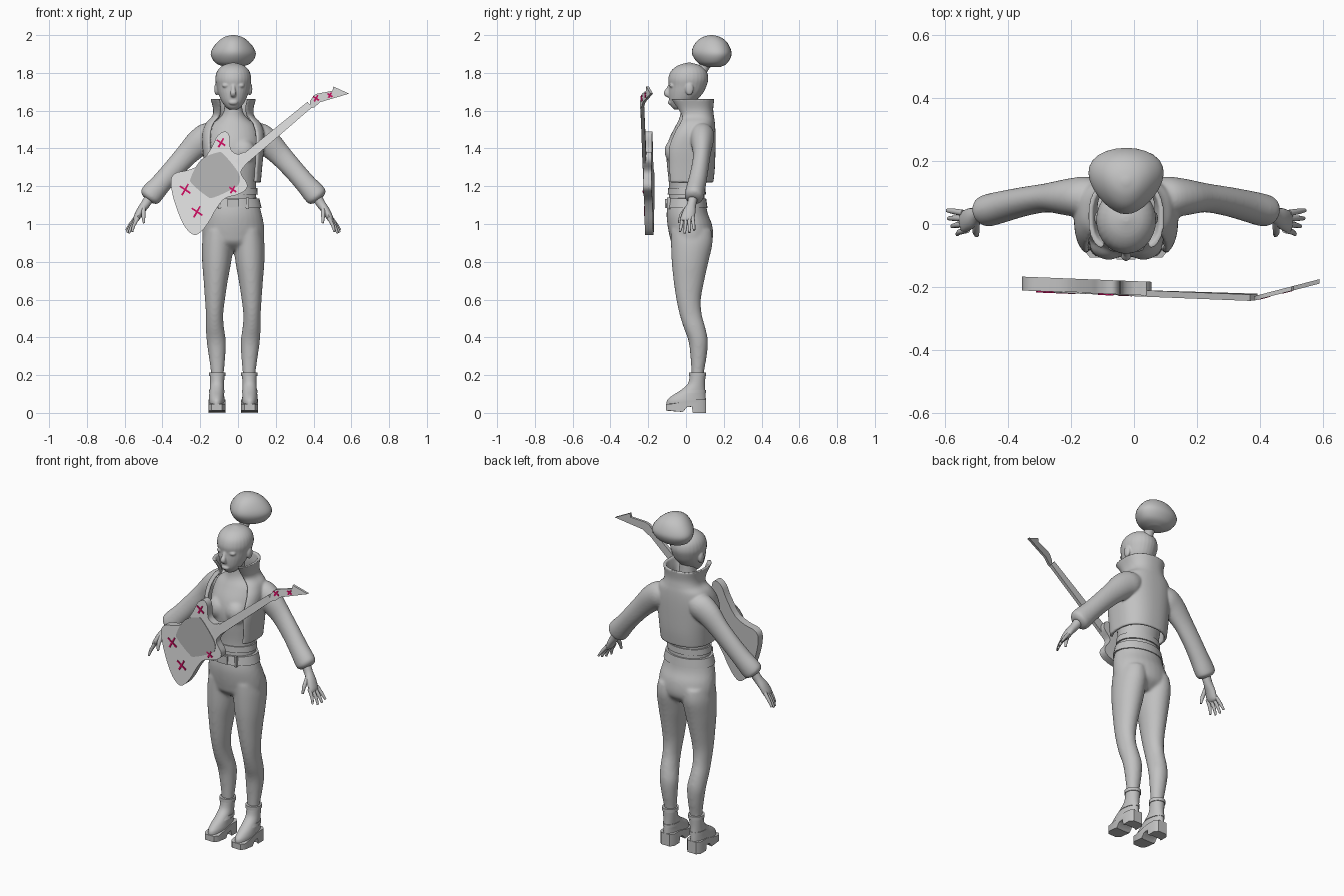
import bpy, bmesh, math
from mathutils import Vector

if "Cube" in bpy.data.objects:
    bpy.data.objects.remove(bpy.data.objects["Cube"], do_unlink=True)

CENTRE = -0.025  # the figure stands slightly right of the origin
PARTS = []


def material(name, color):
    m = bpy.data.materials.new(name)
    m.use_nodes = True
    m.diffuse_color = (*color, 1)
    m.node_tree.nodes["Principled BSDF"].inputs["Base Color"].default_value = (*color, 1)
    return m


GREY = material("clay grey", (0.54, 0.54, 0.54))
PALE = material("pale grey", (0.8, 0.8, 0.8))
DARK = material("guard grey", (0.48, 0.48, 0.48))
PINK = material("crimson", (0.66, 0.005, 0.13))


def finish(name, bm, *mats):
    bmesh.ops.recalc_face_normals(bm, faces=bm.faces)
    mesh = bpy.data.meshes.new(name)
    bm.to_mesh(mesh)
    bm.free()
    for m in mats:
        mesh.materials.append(m)
    ob = bpy.data.objects.new(name, mesh)
    bpy.context.collection.objects.link(ob)
    PARTS.append(ob)
    return ob


def fuse(name, pieces, voxel, rounds):
    """Merge overlapping pieces into one soft skin."""
    bm = bmesh.new()
    for ob in pieces:
        bm.from_mesh(ob.data)
        PARTS.remove(ob)
        bpy.data.objects.remove(ob, do_unlink=True)
    ob = finish(name, bm, GREY)
    skin = ob.modifiers.new("skin", 'REMESH')
    skin.mode, skin.voxel_size, skin.use_smooth_shade = 'VOXEL', voxel, True
    soft = ob.modifiers.new("soften", 'SMOOTH')
    soft.iterations = rounds


def smooth(rows, steps=4, closed=False):
    """Pass a smooth spline through rows of numbers."""
    n, out = len(rows), []
    pick = (lambda i: rows[i % n]) if closed else (lambda i: rows[max(0, min(n - 1, i))])
    for i in range(n if closed else n - 1):
        a, b, c, d = (pick(i + k) for k in (-1, 0, 1, 2))
        for s in range(steps):
            t = s / steps
            out.append([q + t * (r - p) / 2 + t * t * (p - 2.5 * q + 2 * r - e / 2)
                        + t ** 3 * (e - p + 3 * (q - r)) / 2
                        for p, q, r, e in zip(a, b, c, d)])
    return out if closed else out + [list(rows[-1])]


def bridge(bm, rings):
    for lo, hi in zip(rings, rings[1:]):
        for i in range(len(lo)):
            j = (i + 1) % len(lo)
            bm.faces.new((lo[i], lo[j], hi[j], hi[i]))


def loft(name, rows, side=1, upright=True, n=28, steps=4):
    """Rows are x, y, z, width radius, depth radius; limbs turn with their path."""
    rows = smooth(rows, steps)
    pts = [Vector((side * r[0] + CENTRE, r[1], r[2])) for r in rows]
    bm, rings = bmesh.new(), []
    for k, (p, r) in enumerate(zip(pts, rows)):
        u, v = Vector((0, 1, 0)), Vector((1, 0, 0))
        if not upright:
            t = (pts[min(k + 1, len(pts) - 1)] - pts[max(k - 1, 0)]).normalized()
            u = (u - t * u.dot(t)).normalized()
            v = u.cross(t)
        angles = [2 * math.pi * i / n for i in range(n)]
        rings.append([bm.verts.new(p + v * r[3] * math.sin(a) - u * r[4] * math.cos(a))
                      for a in angles])
    bridge(bm, rings)
    bm.faces.new(rings[0])
    bm.faces.new(rings[-1])
    return finish(name, bm, GREY)


def stack(name, rows, side=1, **kw):
    """Rows are x, z, half width, front y, back y."""
    return loft(name, [(x, (f + b) / 2, z, w, (b - f) / 2) for x, z, w, f, b in rows], side, **kw)


def ball(name, centre, radii):
    bm = bmesh.new()
    bmesh.ops.create_uvsphere(bm, u_segments=20, v_segments=12, radius=1)
    for v in bm.verts:
        v.co = Vector([c + r * q for c, r, q in zip(centre, radii, v.co)]) + Vector((CENTRE, 0, 0))
    return finish(name, bm, GREY)


def block(name, centre, size):
    bm = bmesh.new()
    bmesh.ops.create_cube(bm, size=1)
    for v in bm.verts:
        v.co = Vector([c + s * q for c, s, q in zip(centre, size, v.co)]) + Vector((CENTRE, 0, 0))
    return finish(name, bm, GREY)


# Head and face
face = [stack("skull", [(0, 1.605, .02, -.06, -.01), (0, 1.62, .04, -.077, .02), (0, 1.65, .062, -.088, .05),
                        (0, 1.69, .079, -.092, .088), (0, 1.73, .089, -.091, .108), (0, 1.77, .095, -.094, .118),
                        (0, 1.81, .085, -.079, .108), (0, 1.839, .056, -.043, .076), (0, 1.854, .01, .006, .026)]),
        loft("nose", [(0, -.08, 1.75, .01, .008), (0, -.092, 1.715, .011, .012), (0, -.102, 1.692, .016, .016),
                      (0, -.087, 1.675, .012, .008)], upright=False),
        ball("lips", (0, -.083, 1.643), (.024, .013, .013))]
for s in (1, -1):
    face += [ball("eyelid", (s * .038, -.074, 1.733), (.021, .014, .012)),
             ball("ear", (s * .088, .018, 1.715), (.013, .022, .034))]
fuse("head", face, .0045, 3)

# Tied hair, narrower towards the front
loft("hair_tie", [(0, .075, 1.795, .03, .035), (0, .095, 1.83, .027, .027), (0, .12, 1.875, .04, .04)],
     upright=False)
bun = loft("hair_bun", [(0, .145, 1.83, .035, .035), (0, .142, 1.85, .085, .075), (0, .138, 1.89, .11, .102),
                        (0, .135, 1.925, .106, .102), (0, .135, 1.965, .078, .08), (0, .135, 1.99, .045, .045),
                        (0, .135, 2, .008, .008)])
for v in bun.data.vertices:
    v.co.x = CENTRE + (v.co.x - CENTRE) * (1.04 + 2.8 * (v.co.y - .14))

# Neck, top, belt
body = [stack("trunk", [(0, 1.1, .126, -.092, .1), (0, 1.2, .12, -.09, .1), (0, 1.3, .13, -.1, .12),
                        (0, 1.38, .14, -.105, .13), (0, 1.45, .14, -.09, .135), (0, 1.52, .122, -.055, .13),
                        (0, 1.56, .075, -.035, .1), (0, 1.6, .05, -.03, .07), (0, 1.68, .046, -.03, .065)])]
stack("belt", [(0, 1.085, .15, -.108, .114), (0, 1.135, .138, -.1, .107)], steps=1)
stack("waistband", [(0, 1.155, .13, -.097, .105), (0, 1.19, .127, -.095, .104)], steps=1)
block("belt_buckle", (0, -.106, 1.11), (.06, .012, .046))
for s in (1, -1):
    body.append(ball("bust", (s * .055, -.062, 1.385), (.062, .052, .065)))
    block("belt_loop", (s * .075, -.092, 1.11), (.014, .018, .06))
fuse("top", body, .008, 8)

# Open jacket with standing collar: z, half width, front, back, opening angle
bm, rings = bmesh.new(), []
for z, w, f, b, gap in smooth([(1.22, .146, -.115, .145, 46), (1.3, .153, -.12, .153, 46),
                               (1.4, .163, -.118, .156, 43), (1.48, .164, -.085, .156, 42),
                               (1.535, .145, -.05, .153, 40), (1.57, .112, -.035, .148, 36),
                               (1.61, .107, -.055, .144, 32), (1.662, .121, -.092, .15, 30)]):
    ring = []
    for i in range(90):
        inset = 0 if i < 45 else .016
        a = math.radians(gap + (360 - 2 * gap) * (i if i < 45 else 89 - i) / 44)
        sn, cs = math.sin(a), math.cos(a)
        p = .64 if cs > 0 else .85
        x = (w - inset) * math.copysign(abs(sn) ** p, sn)
        y = (f + b) / 2 - ((b - f) / 2 - inset) * math.copysign(abs(cs) ** p, cs)
        ring.append(bm.verts.new((x + CENTRE, y, z)))
    rings.append(ring)
bridge(bm, rings)
for ring in (rings[0], rings[-1]):
    for i in range(44):
        bm.faces.new((ring[i], ring[i + 1], ring[88 - i], ring[89 - i]))
cloth = [finish("jacket_shell", bm, GREY)]

# Hips, then arms, hands, legs and boots
lower = [stack("pelvis", [(0, .862, .1, -.03, .09), (0, .9, .153, -.075, .132), (0, .94, .165, -.088, .144),
                          (0, 1, .162, -.099, .137), (0, 1.06, .149, -.103, .114), (0, 1.14, .127, -.093, .102)])]
SOLE = [(-.106, .012), (-.02, .005), (.005, .03), (.038, .034), (.045, 0), (.106, 0),
        (.106, .07), (.03, .07), (-.04, .055), (-.106, .046)]
for s, tag in ((1, "left"), (-1, "right")):
    cloth.append(loft("sleeve", [(.07, .085, 1.495, .04, .05), (.125, .085, 1.467, .073, .065),
                                 (.18, .085, 1.432, .072, .059), (.25, .083, 1.363, .06, .046),
                                 (.32, .072, 1.286, .055, .046), (.38, .058, 1.217, .055, .049),
                                 (.43, .045, 1.16, .06, .051), (.447, .04, 1.14, .053, .047),
                                 (.455, .038, 1.13, .03, .03)], s, upright=False))
    loft(tag + "_hand", [(.435, .04, 1.155, .027, .027), (.465, .03, 1.105, .024, .024),
                         (.492, .018, 1.068, .021, .033), (.513, .008, 1.03, .017, .035),
                         (.522, .006, 1.016, .009, .028)], s, upright=False, n=16)
    for k in range(4):
        y, reach = .035 - .018 * k, (.85, 1, 1.05, .95)[k]
        x = .516 - .004 * k
        loft(tag + "_finger", [(x, y, 1.035, .011, .01),
                               (x + (.036 - .004 * k) * reach, y * 1.2 - .002, 1.035 - .045 * reach, .009, .009),
                               (x + (.06 - .009 * k) * reach, y * 1.4 - .006, 1.035 - .08 * reach, .006, .006)],
             s, upright=False, n=10, steps=2)
    loft(tag + "_thumb", [(.475, .01, 1.09, .012, .012), (.476, -.025, 1.045, .011, .011),
                          (.473, -.036, 1.005, .006, .006)], s, upright=False, n=10, steps=2)
    lower.append(stack("leg", [(.084, .18, .034, .03, .095), (.084, .22, .035, .028, .096),
                               (.086, .3, .044, .023, .11), (.09, .38, .051, .013, .116),
                               (.097, .45, .048, -.012, .103), (.099, .52, .046, -.034, .084),
                               (.097, .6, .053, -.051, .079), (.093, .7, .064, -.066, .097),
                               (.088, .8, .077, -.076, .119), (.084, .9, .081, -.08, .141),
                               (.082, .97, .07, -.08, .135)], s))
    stack(tag + "_boot", [(.088, .04, .041, -.103, .105), (.088, .066, .042, -.1, .105),
                          (.088, .09, .04, -.075, .104), (.087, .12, .038, -.028, .102),
                          (.086, .155, .037, .01, .101), (.085, .2, .039, .02, .103)], s)
    stack(tag + "_boot_cuff", [(.085, .195, .043, .015, .107), (.085, .215, .043, .015, .107)], s, steps=1)
    stack(tag + "_boot_strap", [(.087, .105, .042, -.042, .106), (.087, .122, .04, -.02, .105)], s, steps=1)
    bm = bmesh.new()
    sole = [[bm.verts.new((s * (.087 + e) + CENTRE, y * k, z)) for y, z in SOLE]
            for e, k in ((-.045, .8), (-.028, 1), (.028, 1), (.045, .8))]
    bridge(bm, sole)
    bm.faces.new(sole[0])
    bm.faces.new(sole[-1])
    finish(tag + "_boot_sole", bm, GREY)
fuse("jacket", cloth, .0055, 8)
fuse("trousers", lower, .008, 10)


def depth(x):
    """Front surface of the instrument, with its head bent back."""
    return -.24 + .26 * (x - .38) if x > .38 else -.225 - .04 * x


def plate(name, pts, thickness, lift, front, back, rounded=False):
    pts = smooth(pts, 4, True) if rounded else pts
    bm = bmesh.new()
    sides = [[bm.verts.new((x, depth(x) + off, z)) for x, z in pts] for off in (-lift, thickness - lift)]
    bridge(bm, sides)
    bm.faces.new(sides[0])
    bm.faces.new(sides[1])
    bmesh.ops.recalc_face_normals(bm, faces=bm.faces)
    for f in bm.faces:
        f.material_index = 0 if f.normal.y < -.7 else 1
    return finish(name, bm, front, back)


def strip(a, b, wa, wb):
    a, b = Vector(a), Vector(b)
    d = (b - a).normalized()
    n = Vector((-d.y, d.x))
    return [tuple(q) for q in (a + n * wa, b + n * wb, b - n * wb, a - n * wa)]


# Electric guitar
plate("guitar_body", [(.04, 1.38), (0, 1.37), (-.038, 1.395), (-.045, 1.465), (-.07, 1.49), (-.11, 1.465),
                      (-.14, 1.405), (-.2, 1.318), (-.265, 1.285), (-.33, 1.27), (-.355, 1.23),
                      (-.34, 1.13), (-.29, 1), (-.24, .945), (-.2, .955), (-.155, 1.01), (-.115, 1.08),
                      (-.07, 1.135), (-.005, 1.155), (.04, 1.18), (.048, 1.215), (.015, 1.275),
                      (.055, 1.335)], .044, 0, PALE, GREY, True)
plate("guitar_guard", [(-.195, 1.34), (-.11, 1.378), (-.075, 1.368), (.003, 1.27), (.006, 1.215),
                       (-.03, 1.185), (-.13, 1.14), (-.165, 1.147), (-.24, 1.21), (-.25, 1.245)],
      .006, .003, DARK, DARK, True)
plate("guitar_neck", strip((0, 1.315), (.38, 1.632), .026, .019), .02, .004, PALE, GREY)
plate("guitar_head", [(.38, 1.65), (.4, 1.68), (.42, 1.69), (.5, 1.705), (.505, 1.728), (.588, 1.69),
                      (.5, 1.664), (.435, 1.645), (.405, 1.618), (.38, 1.612)], .014, .003, PALE, GREY)
for x, z, size in ((-.09, 1.43, .027), (-.28, 1.182, .034), (-.217, 1.065, .034), (-.028, 1.182, .022),
                   (.413, 1.665, .019), (.487, 1.682, .016)):
    for ang in (1.05, 2.55):
        d = Vector((math.cos(ang), math.sin(ang))) * size
        c = Vector((x, z))
        plate("painted_cross", strip(c - d, c + d, .005, .004), .006, .0045, PINK, PINK)

# Smooth shading with sharp creases
bpy.ops.object.select_all(action='DESELECT')
for ob in PARTS:
    ob.select_set(True)
bpy.context.view_layer.objects.active = PARTS[0]
bpy.ops.object.shade_smooth_by_angle(angle=math.radians(40))
